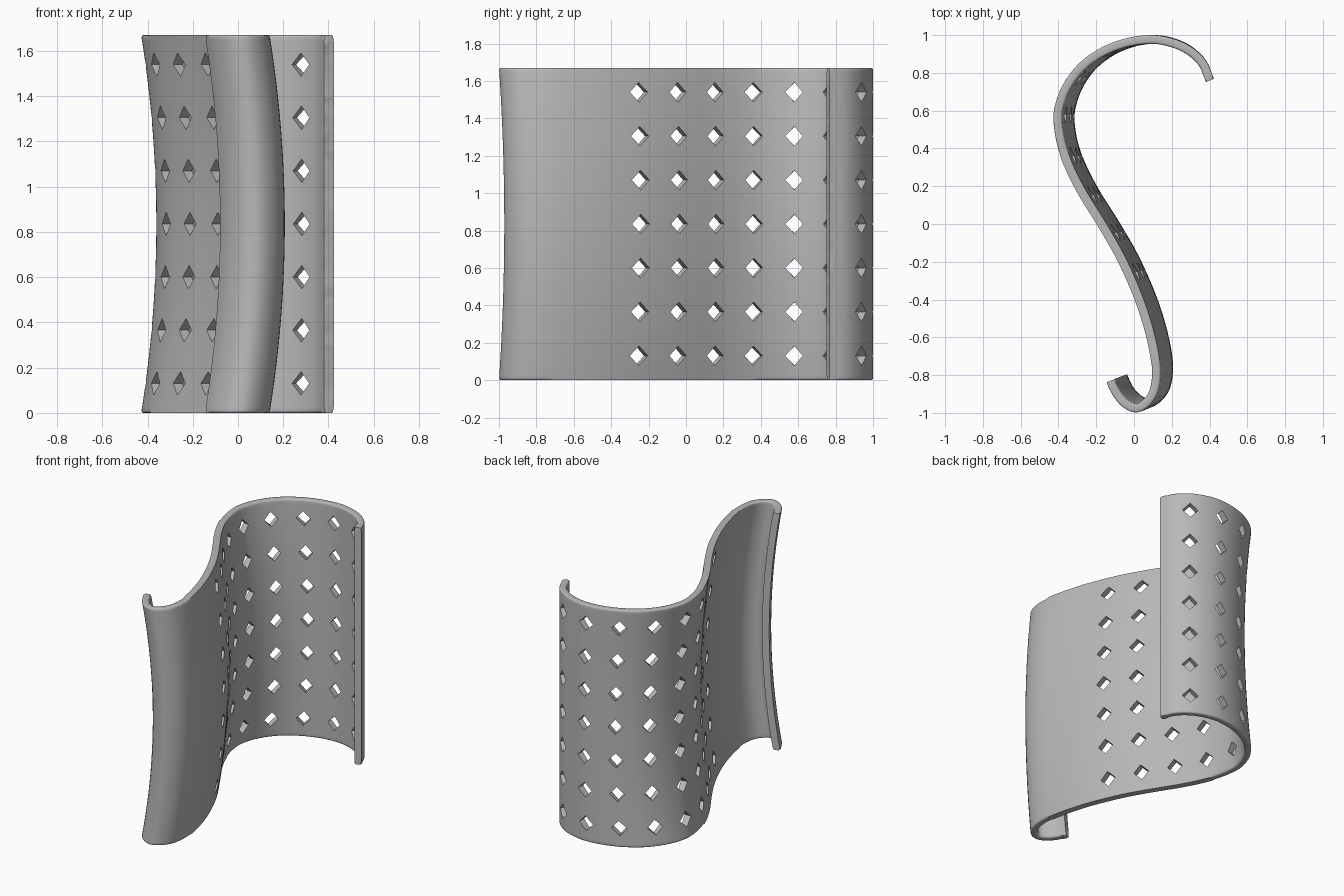
import bpy, bmesh, math
from mathutils import Vector

cube = bpy.data.objects.get("Cube")
if cube:
    bpy.data.objects.remove(cube, do_unlink=True)

HEIGHT, THICK = 1.67, 0.046
ROWS = 64            # grid steps up the sheet
PERIOD = 9           # grid steps between hole centres
FIRST_ROW, FIRST_COL, KNEE = 5, 8, 44

# S-shaped centreline, from the back hook tip to the front hook tip
PROFILE = [(.402, .76), (.36, .855), (.28, .925), (.18, .965), (.08, .977),
           (-.04, .96), (-.16, .915), (-.27, .84), (-.35, .74), (-.393, .64),
           (-.405, .55), (-.385, .42), (-.338, .29), (-.265, .15), (-.172, 0),
           (-.08, -.16), (-.005, -.32), (.055, -.48), (.1, -.65), (.117, -.79),
           (.095, -.905), (.025, -.974), (-.04, -.957), (-.092, -.9), (-.125, -.83)]


def smooth_path(points, steps=16):
    """Catmull-Rom curve through the points."""
    p = [Vector(q) for q in points]
    p = [2 * p[0] - p[1]] + p + [2 * p[-1] - p[-2]]
    out = []
    for a, b, c, d in zip(p, p[1:], p[2:], p[3:]):
        for k in range(steps):
            t = k / steps
            out.append(.5 * (2 * b + (c - a) * t + (2 * a - 5 * b + 4 * c - d) * t ** 2
                             + (3 * b - a - 3 * c + d) * t ** 3))
    return out + [p[-2]]


path = smooth_path(PROFILE)
dist = [0]
for a, b in zip(path, path[1:]):
    dist.append(dist[-1] + (b - a).length)


def at_length(s):
    for k in range(1, len(path)):
        if dist[k] >= s or k == len(path) - 1:
            return path[k - 1].lerp(path[k], (s - dist[k - 1]) / (dist[k] - dist[k - 1]))


# Even columns on either side of the leftmost row of holes
knee_len = next(d for p, d in zip(path, dist) if p.y < .585 and p.x < 0)
rest = dist[-1] - knee_len
COLS = KNEE + round(rest / (HEIGHT / ROWS))
base = [at_length(knee_len * i / KNEE if i <= KNEE else
                  knee_len + rest * (i - KNEE) / (COLS - KNEE)) for i in range(COLS + 1)]


def bowed(i, j):
    """Centreline point, pushed sideways at mid height."""
    bow = 1 - (2 * j / ROWS - 1) ** 2
    t = min(1, i / KNEE)
    p = base[i]
    return p + bow * Vector((.067 * t * t * (3 - 2 * t), .018 * max(0, .585 - p.y)))


# Two layers of grid points, offset along the sheet normal
bm = bmesh.new()
verts = {}
for j in range(ROWS + 1):
    line = [bowed(i, j) for i in range(COLS + 1)]
    for i, p in enumerate(line):
        tangent = (line[min(i + 1, COLS)] - line[max(i - 1, 0)]).normalized()
        normal = Vector((-tangent.y, tangent.x))
        for side in (-1, 1):
            q = p + normal * side * THICK / 2
            verts[i, j, side] = bm.verts.new((q.x, q.y, HEIGHT * j / ROWS))

# Each cell is whole, halved by a diamond hole, or removed
rim_count = {}
centres = [(FIRST_COL + PERIOD * a, FIRST_ROW + PERIOD * b) for a in range(9) for b in range(7)]
holes = {(ci + di, cj + dj): (ci, cj) for ci, cj in centres
         for di in range(-2, 2) for dj in range(-2, 2)}
for i in range(COLS):
    for j in range(ROWS):
        corners = [(i, j), (i + 1, j), (i + 1, j + 1), (i, j + 1)]
        if (i, j) in holes:
            ci, cj = holes[i, j]
            corners = [c for c in corners if abs(c[0] - ci) + abs(c[1] - cj) >= 2]
        if len(corners) < 3:
            continue
        bm.faces.new([verts[c + (1,)] for c in corners])
        bm.faces.new([verts[c + (-1,)] for c in reversed(corners)])
        for a, b in zip(corners, corners[1:] + corners[:1]):
            if (b, a) in rim_count:
                del rim_count[b, a]
            else:
                rim_count[a, b] = True

# Walls around the outline and inside the holes
for a, b in rim_count:
    bm.faces.new([verts[b + (1,)], verts[a + (1,)], verts[a + (-1,)], verts[b + (-1,)]])

# Rounded outer rim
outline = []
for a, b in rim_count:
    if (a[0] == b[0] and a[0] in (0, COLS)) or (a[1] == b[1] and a[1] in (0, ROWS)):
        for side in (-1, 1):
            outline.append(bm.edges.get((verts[a + (side,)], verts[b + (side,)])))
bmesh.ops.bevel(bm, geom=outline, offset=.011, segments=3, profile=.5, affect='EDGES')
bmesh.ops.delete(bm, geom=[v for v in bm.verts if not v.link_faces], context='VERTS')
bmesh.ops.recalc_face_normals(bm, faces=bm.faces[:])

mesh = bpy.data.meshes.new("perforated_sheet")
bm.to_mesh(mesh)
bm.free()
sheet = bpy.data.objects.new("perforated_sheet", mesh)
bpy.context.collection.objects.link(sheet)

grey = bpy.data.materials.new("mid_grey")
grey.use_nodes = True
colour = (.48, .48, .48, 1)
grey.diffuse_color = colour
grey.node_tree.nodes["Principled BSDF"].inputs["Base Color"].default_value = colour
mesh.materials.append(grey)

bpy.ops.object.select_all(action='DESELECT')
sheet.select_set(True)
bpy.context.view_layer.objects.active = sheet
bpy.ops.object.shade_smooth_by_angle(angle=math.radians(35))
